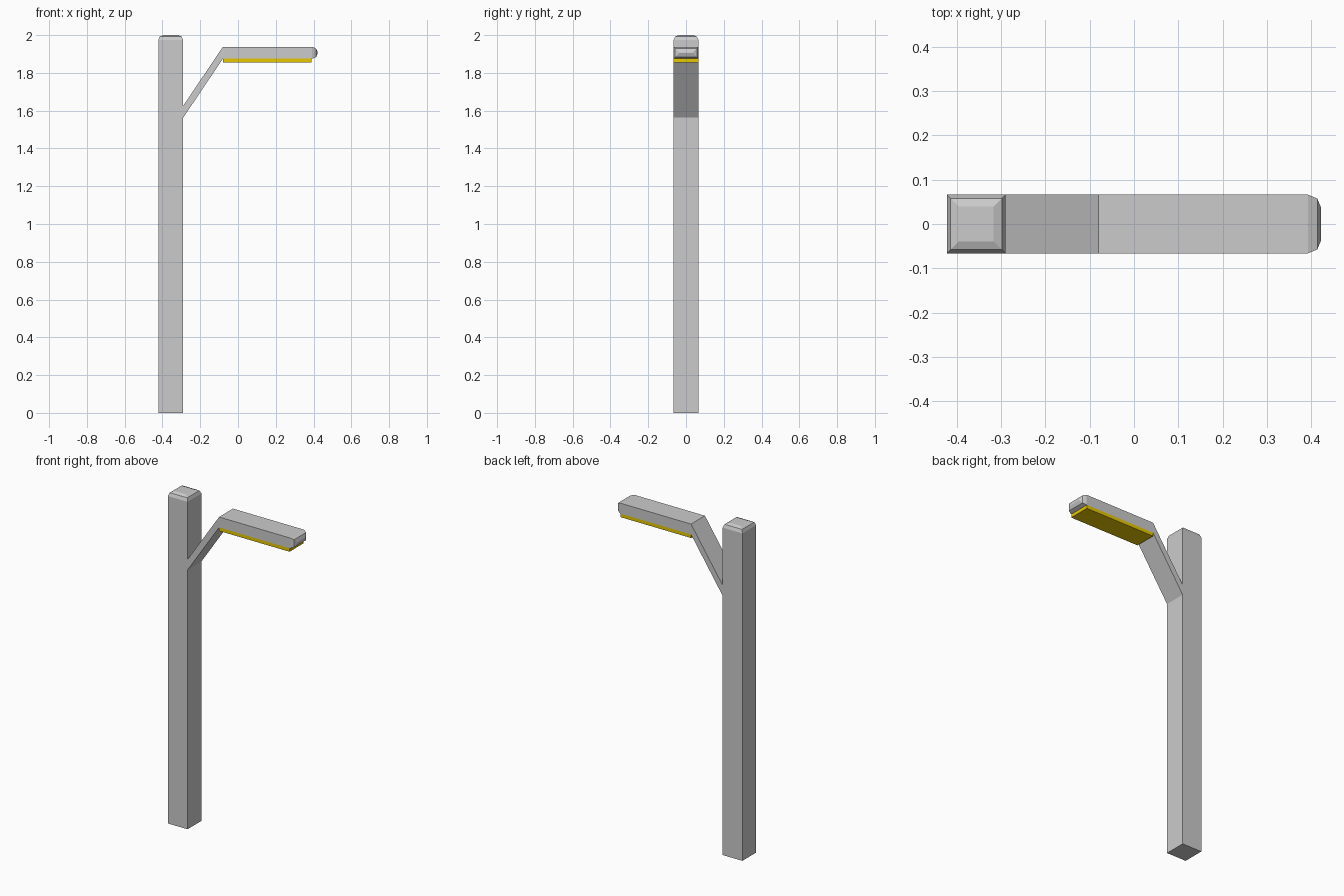
import bpy
import bmesh

if "Cube" in bpy.data.objects:
    bpy.data.objects.remove(bpy.data.objects["Cube"])

HALF = 0.066    # half depth shared by all parts


def extrude_profile(name, profile, is_end=None, radius=0.028, material=None):
    """Extrude an x/z outline across y; round the edges around the end face."""
    bm = bmesh.new()
    face = bm.faces.new([bm.verts.new((x, -HALF, z)) for x, z in profile])
    new = bmesh.ops.extrude_face_region(bm, geom=[face])["geom"]
    verts = [g for g in new if isinstance(g, bmesh.types.BMVert)]
    bmesh.ops.translate(bm, verts=verts, vec=(0, 2 * HALF, 0))
    bmesh.ops.recalc_face_normals(bm, faces=bm.faces)
    if is_end:
        edges = [e for e in bm.edges if all(is_end(v.co) for v in e.verts)]
        bmesh.ops.bevel(bm, geom=edges, offset=radius, offset_type='OFFSET',
                        segments=2, profile=0.5, affect='EDGES')
    mesh = bpy.data.meshes.new(name)
    bm.to_mesh(mesh)
    bm.free()
    obj = bpy.data.objects.new(name, mesh)
    bpy.context.collection.objects.link(obj)
    if material:
        mesh.materials.append(material)
    return obj


# Square pole with a rounded top
extrude_profile("pole", [(-0.422, 0), (-0.29, 0), (-0.29, 2), (-0.422, 2)],
                lambda co: co.z > 1.99, 0.027)

# Bent arm with a rounded tip
extrude_profile("lamp_arm", [(-0.29, 1.563), (-0.08, 1.875), (0.422, 1.875),
                             (0.422, 1.938), (-0.08, 1.938), (-0.29, 1.626)],
                lambda co: co.x > 0.41, 0.029)

# Yellow light panel under the arm
yellow = bpy.data.materials.new("yellow_light")
yellow.diffuse_color = (0.8, 0.58, 0.0, 1)
yellow.use_nodes = True
yellow.node_tree.nodes["Principled BSDF"].inputs["Base Color"].default_value = yellow.diffuse_color
extrude_profile("light_panel", [(-0.08, 1.854), (0.39, 1.854),
                                (0.39, 1.875), (-0.08, 1.875)], material=yellow)
